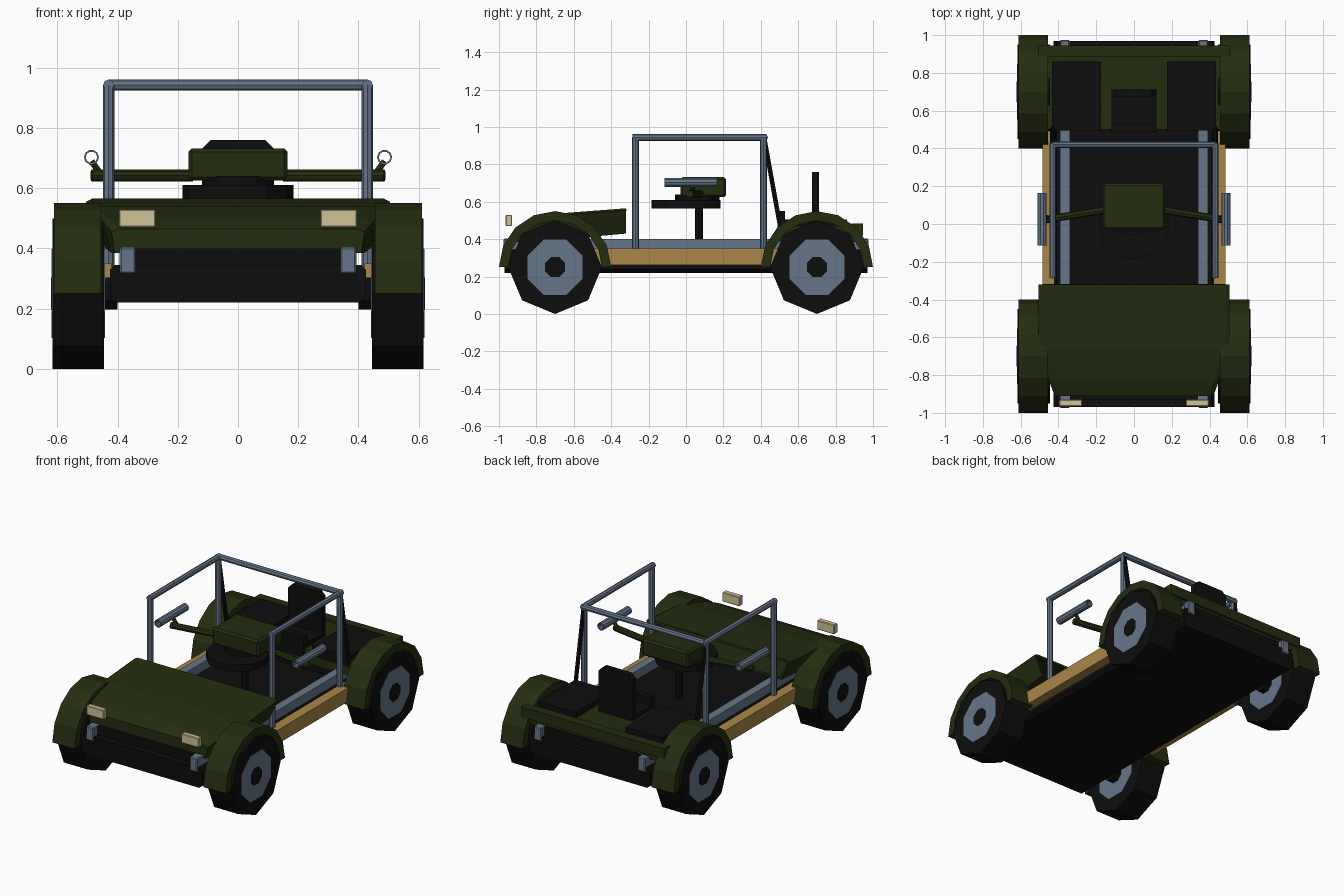
import bpy, bmesh, math
from mathutils import Vector

if "Cube" in bpy.data.objects:
    bpy.data.objects.remove(bpy.data.objects["Cube"])


def material(name, rgb):
    m = bpy.data.materials.new(name)
    m.diffuse_color = (*rgb, 1)
    m.use_nodes = True
    m.node_tree.nodes["Principled BSDF"].inputs["Base Color"].default_value = m.diffuse_color
    return m


GREEN = material("olive green", (0.017, 0.026, 0.005))
BLACK = material("black", (0.004, 0.004, 0.004))
STEEL = material("blue grey steel", (0.13, 0.18, 0.25))
TAN = material("tan wood", (0.40, 0.24, 0.065))
CREAM = material("cream lamp", (0.62, 0.54, 0.31))


def finish(name, bm, mat):
    bmesh.ops.recalc_face_normals(bm, faces=bm.faces)
    me = bpy.data.meshes.new(name)
    bm.to_mesh(me)
    bm.free()
    me.materials.append(mat)
    ob = bpy.data.objects.new(name, me)
    bpy.context.collection.objects.link(ob)
    return ob


def box(name, x, y, z, mat, bevel=0.0):
    """Box from three (min, max) ranges."""
    bm = bmesh.new()
    bmesh.ops.create_cube(bm, size=1)
    for v in bm.verts:
        v.co = [r[0] + (c + 0.5) * (r[1] - r[0]) for c, r in zip(v.co, (x, y, z))]
    if bevel:
        bmesh.ops.bevel(bm, geom=bm.edges[:], offset=bevel, segments=1, affect='EDGES')
    return finish(name, bm, mat)


def mirror_range(s, a, b):
    return tuple(sorted((s * a, s * b)))


def rod(name, a, b, r, mat, sides=8, hollow=0.0, turn=0.0):
    """Straight bar between two points, optionally a hollow tube."""
    a, b = Vector(a), Vector(b)
    q = (b - a).to_track_quat('Z', 'Y')
    bm = bmesh.new()
    rings = []
    radii = (r, hollow) if hollow else (r,)
    for p in (a, b):
        for rad in radii:
            rings.append([bm.verts.new(p + q @ Vector((rad * math.cos(t), rad * math.sin(t), 0)))
                          for t in (turn + 2 * math.pi * i / sides for i in range(sides))])

    def bridge(p, n):
        for i in range(sides):
            j = (i + 1) % sides
            bm.faces.new((p[i], p[j], n[j], n[i]))
    if hollow:
        for i, j in ((0, 2), (2, 3), (3, 1), (1, 0)):
            bridge(rings[i], rings[j])
    else:
        bridge(rings[0], rings[1])
        bm.faces.new(rings[0])
        bm.faces.new(rings[1])
    return finish(name, bm, mat)


def loft(name, sections, mat, cap_start=True, cap_end=True):
    """Join equal-length closed sections."""
    bm = bmesh.new()
    rows = [[bm.verts.new(p) for p in s] for s in sections]
    n = len(rows[0])
    for p, q in zip(rows, rows[1:]):
        for i in range(n):
            bm.faces.new((p[i], p[(i + 1) % n], q[(i + 1) % n], q[i]))
    if cap_start:
        bm.faces.new(rows[0])
    if cap_end:
        bm.faces.new(rows[-1])
    return finish(name, bm, mat)


# Hull tub with a bevelled cross-section
tub = [(-0.405, 0.22), (0.405, 0.22), (0.425, 0.24), (0.425, 0.33),
       (0.41, 0.345), (-0.41, 0.345), (-0.425, 0.33), (-0.425, 0.24)]
loft("hull_tub", [[(x, y, z) for x, z in tub] for y in (-0.97, 0.97)], BLACK)
box("front_bulkhead", (-0.36, 0.36), (-0.93, -0.50), (0.34, 0.40), BLACK)
box("rear_bulkhead", (-0.36, 0.36), (0.50, 0.94), (0.34, 0.40), BLACK)

# Hood: open-backed shell narrowing toward the nose (y, half width, bottom, top)
hood = []
for y, w, low, wb, top in ((-0.91, 0.42, 0.385, 0.41, 0.465),
                           (-0.83, 0.45, 0.385, 0.42, 0.50),
                           (-0.65, 0.505, 0.40, 0.44, 0.54),
                           (-0.32, 0.505, 0.43, 0.45, 0.565)):
    hood.append([(-wb, y, low), (wb, y, low), (w, y, top - 0.01),
                 (w - 0.02, y, top), (-w + 0.02, y, top), (-w, y, top - 0.01)])
shell = loft("hood", hood, GREEN, cap_end=False)
sol = shell.modifiers.new("thickness", 'SOLIDIFY')
sol.thickness = 0.015
sol.offset = -1

# Rear deck, tail lip, cargo panels and rear seat
box("rear_deck", (-0.46, 0.46), (0.50, 0.93), (0.385, 0.47), GREEN)
box("tail_lip", (-0.505, 0.505), (0.885, 0.945), (0.42, 0.485), GREEN)
for s in (-1, 1):
    box("cargo_panel", mirror_range(s, 0.175, 0.435), (0.495, 0.86), (0.44, 0.505), BLACK)
box("rear_seat", (-0.12, 0.12), (0.49, 0.71), (0.42, 0.50), BLACK)
box("seat_front_edge", (-0.12, 0.12), (0.49, 0.53), (0.46, 0.55), BLACK)
back = [(-0.12, 0.49), (0.12, 0.49), (0.12, 0.73), (0.09, 0.76), (-0.09, 0.76), (-0.12, 0.73)]
loft("seat_back", [[(x, y, z) for x, z in back] for y in (0.675, 0.712)], BLACK)

# Central mount with ring, gun housing and side arms
rod("mount_post", (0, 0.07, 0.34), (0, 0.07, 0.57), 0.022, BLACK)
rod("mount_ring", (0, 0, 0.565), (0, 0, 0.61), 0.185, BLACK, 12)
rod("mount_collar", (0, 0.06, 0.61), (0, 0.06, 0.64), 0.12, BLACK, 12)
box("mount_housing", (-0.165, 0.165), (-0.03, 0.215), (0.625, 0.732), GREEN, 0.012)

for s in (-1, 1):
    rod("side_arm", (s * 0.15, 0.075, 0.642), (s * 0.487, 0.02, 0.642), 0.02, GREEN)
    rod("arm_pin", (s * 0.455, 0.035, 0.645), (s * 0.487, 0.035, 0.69), 0.012, GREEN, 6)
    rod("launch_tube", (s * 0.487, -0.115, 0.703), (s * 0.487, 0.165, 0.703),
        0.025, STEEL, 10, hollow=0.019)

    # Frame rails, tow brackets and side sills
    box("frame_rail", mirror_range(s, 0.34, 0.393), (-0.94, 0.94), (0.315, 0.402), STEEL)
    for e in (-1, 1):
        box("tow_bracket", mirror_range(s, 0.34, 0.393), mirror_range(e, 0.935, 0.975),
            (0.315, 0.404), STEEL, 0.006)
    box("side_sill", mirror_range(s, 0.42, 0.485), (-0.50, 0.50), (0.262, 0.35), TAN)

    # Roll cage sides with rear braces
    front, rear = (s * 0.43, -0.27, 0.943), (s * 0.43, 0.415, 0.943)
    rod("cage_front_post", (s * 0.43, -0.27, 0.27), front, 0.019, STEEL)
    rod("cage_rear_post", (s * 0.43, 0.415, 0.27), rear, 0.019, STEEL)
    rod("cage_side_bar", (s * 0.43, -0.285, 0.943), (s * 0.43, 0.43, 0.943), 0.018, STEEL)
    rod("cage_brace", (s * 0.43, 0.42, 0.93), (s * 0.43, 0.505, 0.46), 0.014, BLACK, 6)

    # Headlights
    box("headlight", mirror_range(s, 0.274, 0.396), (-0.965, -0.93), (0.47, 0.53), CREAM, 0.004)

    for e in (-1, 1):
        y = e * 0.70
        # Wheels with octagonal tyre, rim and hub on both faces
        rod("tyre", (s * 0.445, y, 0.25), (s * 0.617, y, 0.25), 0.25, BLACK)
        rod("rim", (s * 0.442, y, 0.25), (s * 0.619, y, 0.25), 0.16, STEEL, turn=math.pi / 8)
        rod("hub", (s * 0.40, y, 0.25), (s * 0.621, y, 0.25), 0.058, BLACK, turn=math.pi / 8)

        # Arched fender over each wheel
        arch = []
        for i in range(9):
            t = math.pi * i / 8
            c, d = math.cos(t), math.sin(t)
            arch.append([(s * x, y + r * c, 0.25 + r * d)
                         for x, r in ((0.455, 0.25), (0.612, 0.25), (0.612, 0.30), (0.455, 0.30))])
        loft("fender", arch, GREEN)

# Roll cage cross bar
rod("cage_cross_bar", (-0.43, 0.42, 0.943), (0.43, 0.42, 0.943), 0.018, STEEL)
